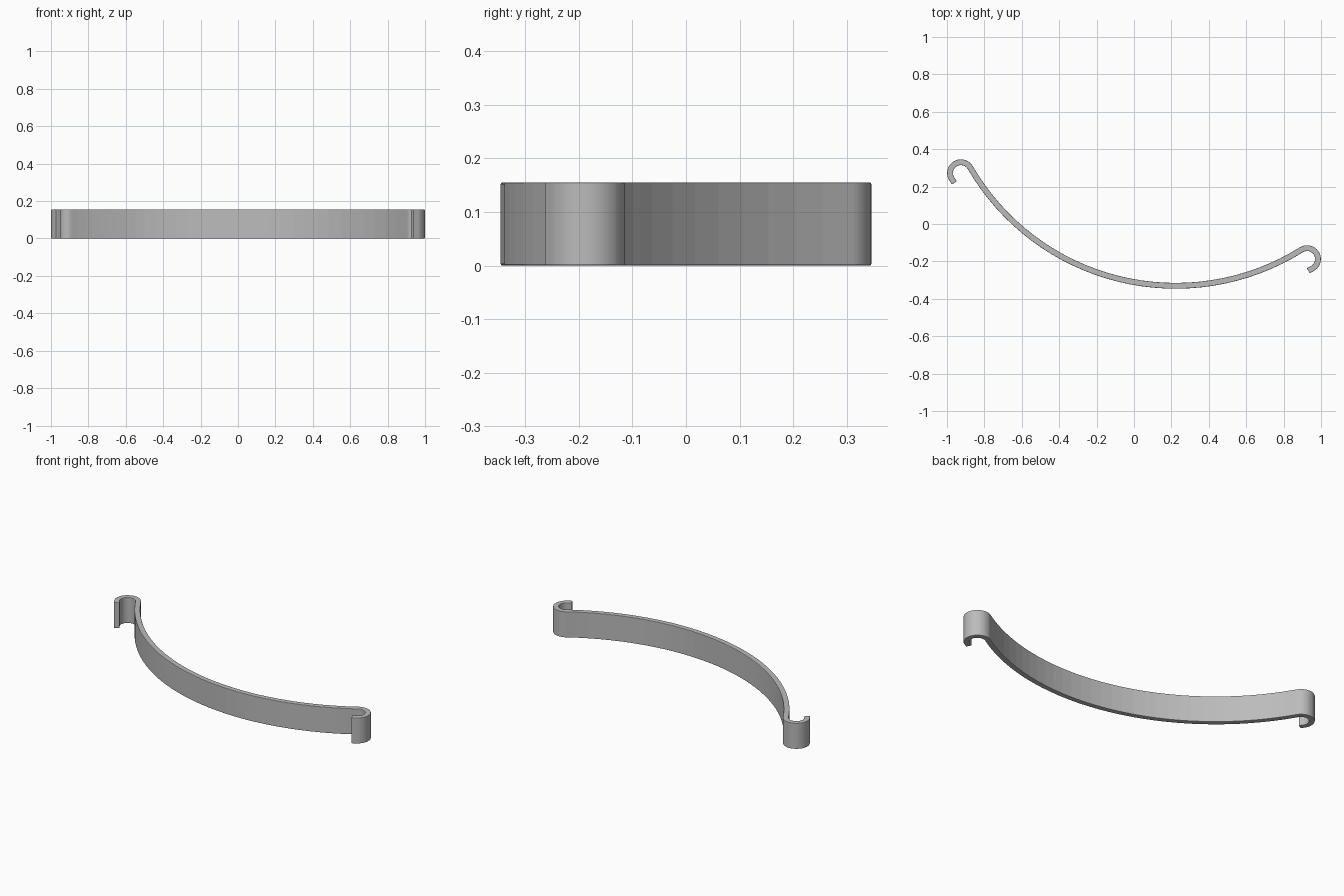
import bpy, bmesh
from math import sin, cos, radians, asin, sqrt
from mathutils import Vector, Matrix

cube = bpy.data.objects.get("Cube")
if cube:
    bpy.data.objects.remove(cube)

HEIGHT = 0.155
HALF_THICK = 0.0155
BOW_RADIUS = 1.27
HOOK_RADIUS = 0.058
HALF_SPAN = 0.9535          # hook centre to middle of the strap
BOW_STEPS, HOOK_STEPS = 16, 36

steel = bpy.data.materials.new("brushed grey")
steel.use_nodes = True
grey = (0.5, 0.5, 0.5, 1)
steel.diffuse_color = grey
steel.node_tree.nodes["Principled BSDF"].inputs["Base Color"].default_value = grey


def half_path():
    """Centre line points and side normals from the middle to one hook tip."""
    reach = BOW_RADIUS + HOOK_RADIUS
    sweep = asin(HALF_SPAN / reach)
    rise = sqrt(reach ** 2 - HALF_SPAN ** 2)
    path = []
    # Bowed strap
    for i in range(BOW_STEPS + 1):
        t = sweep * i / BOW_STEPS
        n = Vector((sin(t), -cos(t)))
        path.append((Vector((0, rise)) + n * BOW_RADIUS, n))
    # Curled hook, tangent to the strap
    start, end = radians(90) + sweep, radians(-47)
    for i in range(1, HOOK_STEPS + 1):
        t = start + (end - start) * i / HOOK_STEPS
        n = -Vector((cos(t), sin(t)))
        path.append((Vector((HALF_SPAN, 0)) - n * HOOK_RADIUS, n))
    # Short straight lip
    p, n = path[-1]
    path.append((p + Vector((sin(end), -cos(end))) * 0.025, n))
    return path


def flip(v):
    return Vector((-v.x, v.y))


right = half_path()
path = [(flip(p), flip(n)) for p, n in reversed(right[1:])] + right

# Sweep a rectangular section along the path
bm = bmesh.new()
rings = []
for p, n in path:
    corners = [(-1, 0), (1, 0), (1, HEIGHT), (-1, HEIGHT)]
    rings.append([bm.verts.new((*(p + n * HALF_THICK * s), z)) for s, z in corners])
for a, b in zip(rings, rings[1:]):
    for k in range(4):
        j = (k + 1) % 4
        bm.faces.new((a[k], a[j], b[j], b[k]))
bm.faces.new(rings[0])
bm.faces.new(rings[-1])
bmesh.ops.recalc_face_normals(bm, faces=bm.faces)

# Tilt the strap in plan
bm.transform(Matrix.Translation((0, 0.0425, 0)) @ Matrix.Rotation(radians(-13.94), 4, "Z"))
mesh = bpy.data.meshes.new("hooked_strap")
bm.to_mesh(mesh)
bm.free()
mesh.materials.append(steel)
strap = bpy.data.objects.new("hooked_strap", mesh)
bpy.context.collection.objects.link(strap)

# Softened rims
bevel = strap.modifiers.new("soft_rims", "BEVEL")
bevel.width = 0.003
bevel.segments = 2
bevel.limit_method = "ANGLE"
bevel.angle_limit = radians(40)
bevel.use_clamp_overlap = False
